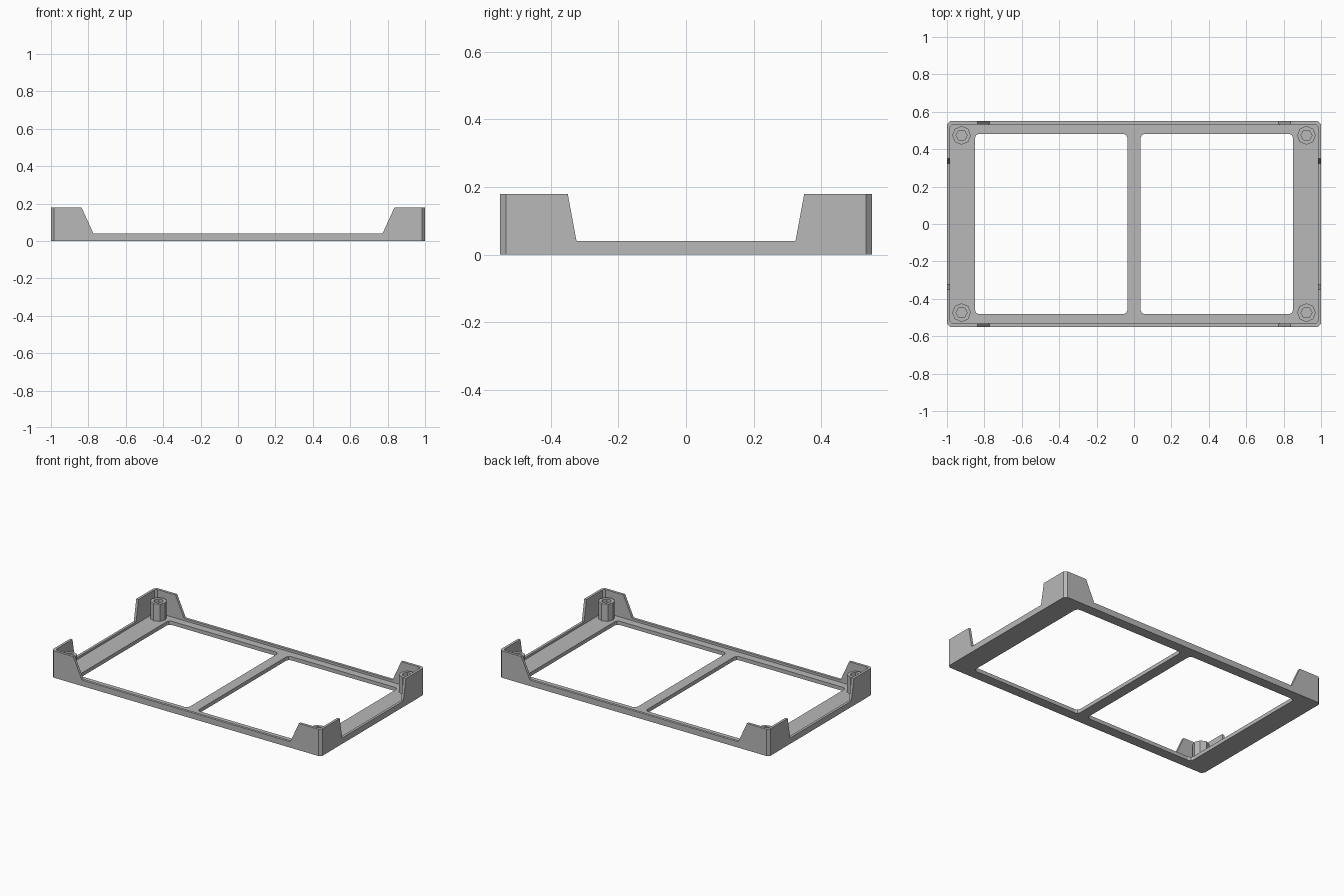
import bpy, bmesh, math

if "Cube" in bpy.data.objects:
    bpy.data.objects.remove(bpy.data.objects["Cube"], do_unlink=True)

HX, HY, TOP = 1.0, 0.55, 0.18     # outer half sizes and corner height
FLOOR, RIM, WALL = 0.025, 0.04, 0.017
POST_TOP = 0.14

grey = bpy.data.materials.new("plain_grey")
grey.use_nodes = True
grey.diffuse_color = (0.48, 0.48, 0.48, 1)
grey.node_tree.nodes["Principled BSDF"].inputs["Base Color"].default_value = (0.48, 0.48, 0.48, 1)


def prism(name, points, start, end, place):
    """Extrude a 2D outline; place(a, b, t) maps it to 3D."""
    bm = bmesh.new()
    low = [bm.verts.new(place(a, b, start)) for a, b in points]
    high = [bm.verts.new(place(a, b, end)) for a, b in points]
    bm.faces.new(low)
    bm.faces.new(high)
    n = len(points)
    for i in range(n):
        j = (i + 1) % n
        bm.faces.new((low[i], low[j], high[j], high[i]))
    bmesh.ops.recalc_face_normals(bm, faces=bm.faces)
    mesh = bpy.data.meshes.new(name)
    bm.to_mesh(mesh)
    bm.free()
    mesh.materials.append(grey)
    obj = bpy.data.objects.new(name, mesh)
    bpy.context.collection.objects.link(obj)
    return obj


def rounded(cx, hx, hy, r, steps=1):
    """Rectangle outline with chamfered (or rounded) corners."""
    pts = []
    for k, (sx, sy) in enumerate(((1, 1), (-1, 1), (-1, -1), (1, -1))):
        for s in range(steps + 1):
            a = math.pi / 2 * (k + s / steps)
            pts.append((cx + sx * (hx - r) + r * math.cos(a),
                        sy * (hy - r) + r * math.sin(a)))
    return pts


def ngon(cx, cy, r, n):
    return [(cx + r * math.cos(math.tau * i / n), cy + r * math.sin(math.tau * i / n))
            for i in range(n)]


def cut(target, cutter):
    cutter.hide_render = True
    mod = target.modifiers.new("cut", "BOOLEAN")
    mod.operation = "DIFFERENCE"
    mod.solver = "EXACT"
    mod.object = cutter
    bpy.context.view_layer.objects.active = target
    bpy.ops.object.modifier_apply(modifier=mod.name)
    bpy.data.objects.remove(cutter, do_unlink=True)


def upright(a, b, t):
    return (a, b, t)


def along_y(a, b, t):
    return (a, t, b)


def along_x(a, b, t):
    return (t, a, b)


def dip(bottom, top):
    """Sloped-sided gap between two corner walls."""
    over = top + (top - bottom) * 0.2 / (TOP - RIM)
    return [(-bottom, RIM), (bottom, RIM), (over, TOP + 0.2 - 0.0), (-over, TOP + 0.2)]


# Tray with raised corners
tray = prism("tray_frame", rounded(0, HX, HY, WALL), 0, TOP, upright)
cut(tray, prism("inside", rounded(0, HX - WALL, HY - WALL, 0.012), FLOOR, 0.4, upright))
cut(tray, prism("long_side_gap", dip(0.773, 0.837), -0.7, 0.7, along_y))
cut(tray, prism("short_side_gap", dip(0.324, 0.35), -1.2, 1.2, along_x))

# Two floor openings either side of the centre bar
for side in (-1, 1):
    cut(tray, prism("opening", rounded(side * 0.4425, 0.4075, 0.482, 0.022, 2), -0.1, 0.1, upright))

# Hollow screw posts in the corners
for sx, x_name in ((1, "left"), (-1, "right")):
    for sy, y_name in ((-1, "front"), (1, "back")):
        x, y = sx * 0.922, sy * 0.474
        post = prism(f"{y_name}_{x_name}_post", ngon(x, y, 0.05, 8), FLOOR - 0.005, POST_TOP, upright)
        cut(post, prism("hole", ngon(x, y, 0.03, 6), FLOOR, 0.3, upright))
